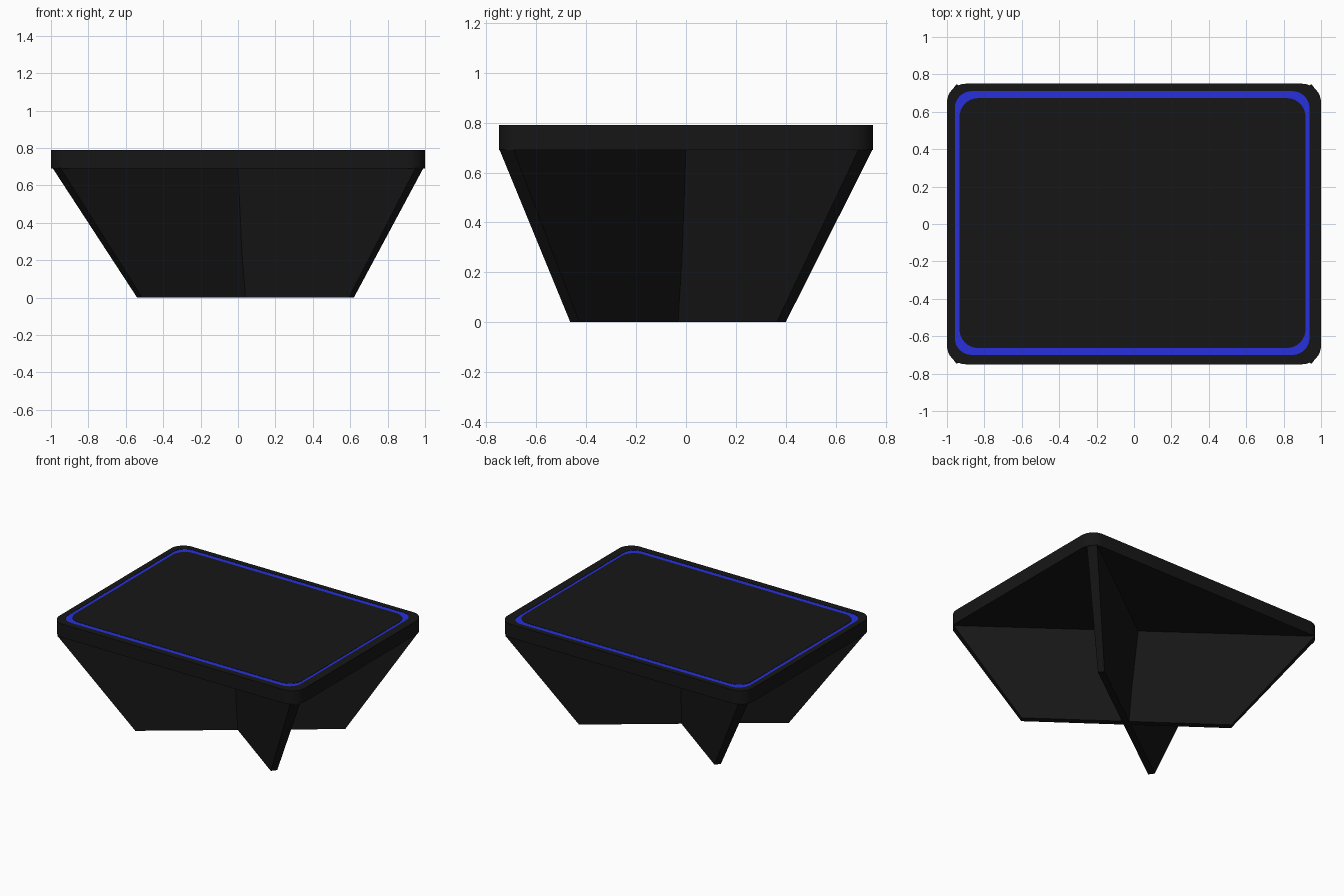
import bpy, bmesh, math
from mathutils import Vector

if "Cube" in bpy.data.objects:
    bpy.data.objects.remove(bpy.data.objects["Cube"])


def material(name, rgb):
    m = bpy.data.materials.new(name)
    m.diffuse_color = (*rgb, 1)
    m.use_nodes = True
    m.node_tree.nodes["Principled BSDF"].inputs["Base Color"].default_value = m.diffuse_color
    return m


black = material("black", (0.008, 0.008, 0.008))
blue = material("blue", (0.02, 0.03, 0.72))


def rounded_rect(x0, x1, y0, y1, r, z, seg=8):
    """Outline of a rectangle with rounded corners, counter-clockwise."""
    corners = [(x1 - r, y1 - r), (x0 + r, y1 - r), (x0 + r, y0 + r), (x1 - r, y0 + r)]
    pts = []
    for i, (cx, cy) in enumerate(corners):
        for k in range(seg + 1):
            a = math.pi / 2 * (i + k / seg)
            pts.append((cx + r * math.cos(a), cy + r * math.sin(a), z))
    return pts


def loft(name, rings, mat, smooth=True):
    """Join equal-length rings into a closed, capped solid."""
    bm = bmesh.new()
    loops = [[bm.verts.new(p) for p in ring] for ring in rings]
    n = len(loops[0])
    for a, b in zip(loops, loops[1:]):
        for i in range(n):
            j = (i + 1) % n
            bm.faces.new((a[i], a[j], b[j], b[i]))
    bm.faces.new(loops[0][::-1])
    bm.faces.new(loops[-1])
    bmesh.ops.recalc_face_normals(bm, faces=bm.faces)
    mesh = bpy.data.meshes.new(name)
    bm.to_mesh(mesh)
    bm.free()
    mesh.materials.append(mat)
    ob = bpy.data.objects.new(name, mesh)
    bpy.context.collection.objects.link(ob)
    if smooth:
        bpy.ops.object.select_all(action='DESELECT')
        ob.select_set(True)
        bpy.context.view_layer.objects.active = ob
        bpy.ops.object.shade_smooth_by_angle(angle=math.radians(30))
    return ob


# Table top: thick rounded slab with a shallow recess
outer = (-1, 1, -0.75, 0.75, 0.10)
recess = (-0.958, 0.938, -0.70, 0.71, 0.09)
loft("table_top", [rounded_rect(*outer, 0.69), rounded_rect(*outer, 0.79),
                   rounded_rect(*recess, 0.79), rounded_rect(*recess, 0.78)], black)

# Blue inlay showing as a thin border around the centre panel
loft("blue_inlay", [rounded_rect(*recess, 0.776), rounded_rect(*recess, 0.788)], blue)

# Centre panel
panel = (-0.933, 0.917, -0.663, 0.673, 0.10)
loft("centre_panel", [rounded_rect(*panel, 0.782), rounded_rect(*panel, 0.79)], black)


# Crossed leg panels: tapered boards running corner to corner
def board_ring(centre, half, side, thick, z):
    c = Vector((*centre, z))
    end = Vector((half[0], half[1] * side, 0))
    perp = Vector((-0.6 * side, 0.8, 0)) * thick / 2
    return [c + end + perp, c - end + perp, c - end - perp, c + end - perp]


for name, side in (("leg_panel_a", 1), ("leg_panel_b", -1)):
    loft(name, [board_ring((0.04, -0.032), (0.566, 0.414), side, 0.045, 0),
                board_ring((0, 0), (0.97, 0.72), side, 0.07, 0.692)], black, False)
